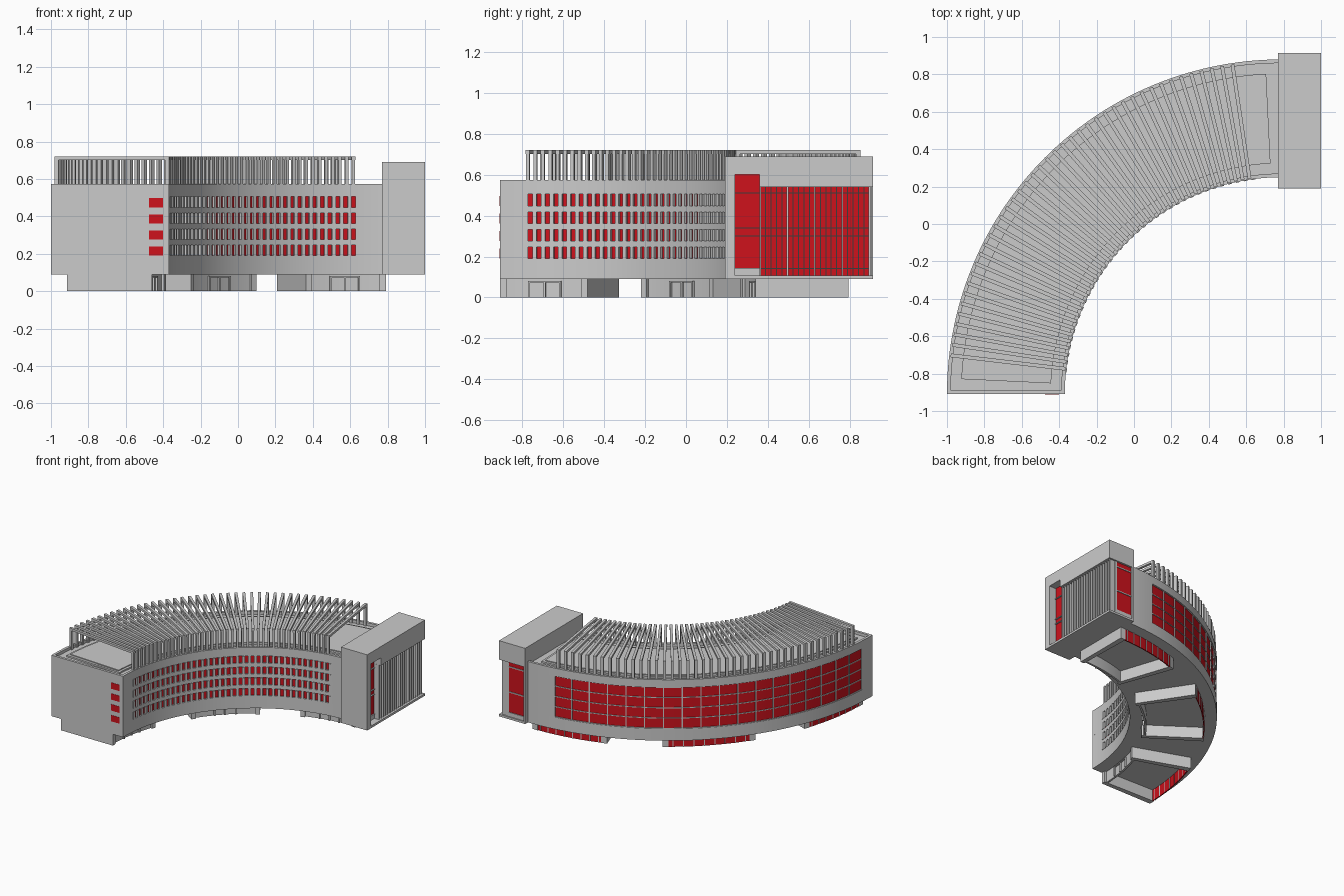
import bpy, bmesh, math

if "Cube" in bpy.data.objects:
    bpy.data.objects.remove(bpy.data.objects["Cube"])

CX, CY = 0.79, -0.91          # centre of the quarter ring
RO, RI = 1.79, 1.16           # outer and inner wall radius
Z0, Z1 = 0.09, 0.573          # underside and parapet height

red = bpy.data.materials.new("red_glass")
red.diffuse_color = (0.62, 0.006, 0.012, 1)
red.use_nodes = True
red.node_tree.nodes["Principled BSDF"].inputs["Base Color"].default_value = red.diffuse_color


def pt(r, deg, z):
    a = math.radians(deg)
    return (CX - r * math.cos(a), CY + r * math.sin(a), z)


def sector(bm, r0, r1, a0, a1, z0, z1):
    """Closed curved block between two radii and two angles."""
    n = max(1, round((a1 - a0) / 1.5))
    rings = []
    for i in range(n + 1):
        a = a0 + (a1 - a0) * i / n
        rings.append([bm.verts.new(pt(r, a, z)) for r, z in
                      ((r0, z0), (r1, z0), (r1, z1), (r0, z1))])
    for p, q in zip(rings, rings[1:]):
        for k in range(4):
            m = (k + 1) % 4
            bm.faces.new((p[k], p[m], q[m], q[k]))
    bm.faces.new(rings[0][::-1])
    bm.faces.new(rings[-1])


def hexa(bm, base, z0, z1):
    lo = [bm.verts.new((x, y, z0)) for x, y in base]
    hi = [bm.verts.new((x, y, z1)) for x, y in base]
    bm.faces.new(lo[::-1])
    bm.faces.new(hi)
    for k in range(4):
        m = (k + 1) % 4
        bm.faces.new((lo[k], lo[m], hi[m], hi[k]))


def box(bm, x0, x1, y0, y1, z0, z1):
    hexa(bm, [(x0, y0), (x1, y0), (x1, y1), (x0, y1)], z0, z1)


def radial(bm, r0, r1, deg, w, z0, z1):
    """Straight bar of constant width along a radius."""
    a = math.radians(deg)
    tx, ty = math.sin(a) * w / 2, math.cos(a) * w / 2
    p, q = pt(r0, deg, 0), pt(r1, deg, 0)
    hexa(bm, [(p[0] - tx, p[1] - ty), (q[0] - tx, q[1] - ty),
              (q[0] + tx, q[1] + ty), (p[0] + tx, p[1] + ty)], z0, z1)


def part(name, build, mat=None):
    bm = bmesh.new()
    build(bm)
    bmesh.ops.recalc_face_normals(bm, faces=bm.faces)
    me = bpy.data.meshes.new(name)
    bm.to_mesh(me)
    bm.free()
    ob = bpy.data.objects.new(name, me)
    bpy.context.collection.objects.link(ob)
    if mat:
        me.materials.append(mat)
    bpy.ops.object.select_all(action='DESELECT')
    ob.select_set(True)
    bpy.context.view_layer.objects.active = ob
    bpy.ops.object.shade_smooth_by_angle()


ROWS = [(0.19, 0.247), (0.275, 0.333), (0.362, 0.418), (0.448, 0.505)]
IA, IB, IN = 6.3, 82.5, 36    # inner windows: angles and count
OA, OB, ON = 4.0, 82.3, 18    # outer glazing: angles and count
G0, G1 = 0.185, 0.51          # outer glazing heights

# main curved body
part("body_core", lambda bm: sector(bm, RI + 0.015, RO - 0.015, 0, 90, Z0, 0.55))


def outer_wall(bm):
    r = RO - 0.02
    sector(bm, r, RO, 0, 90, Z0, G0)
    sector(bm, r, RO, 0, 90, G1, Z1)
    sector(bm, r, RO, 0, OA, G0, G1)
    sector(bm, r, RO, OB, 90, G0, G1)
    box(bm, CX - RO + 0.002, CX - RI - 0.002, CY, CY + 0.02, 0.5, Z1)


def inner_wall(bm):
    r = RI + 0.02
    zs = [Z0] + [z for row in ROWS for z in row] + [Z1]
    for a, b in zip(zs[::2], zs[1::2]):
        sector(bm, RI, r, 0, 90, a, b)
    for a, b in ROWS:
        sector(bm, RI, r, 0, IA, a, b)
        sector(bm, RI, r, IB, 90, a, b)


def window_piers(bm):
    p = (IB - IA) / IN
    for i in range(IN + 1):
        for a, b in ROWS:
            radial(bm, RI - 0.004, RI + 0.018, IA + i * p, 0.02, a, b)


def outer_mullions(bm):
    for i in range(ON + 1):
        radial(bm, RO - 0.018, RO - 0.003, OA + (OB - OA) * i / ON, 0.008, G0, G1)
    for k in range(5):
        z = G0 + (G1 - G0) * k / 4
        sector(bm, RO - 0.018, RO - 0.004, OA, OB, z - 0.003, z + 0.003)


part("outer_wall", outer_wall)
part("inner_wall", inner_wall)
part("window_piers", window_piers)
part("outer_mullions", outer_mullions)
part("outer_glass", lambda bm: sector(bm, RO - 0.018, RO - 0.01, OA, OB, G0, G1), red)
part("inner_glass", lambda bm: [sector(bm, RI + 0.01, RI + 0.018, IA, IB, a, b) for a, b in ROWS], red)
part("end_windows", lambda bm: [box(bm, -0.475, -0.40, CY - 0.002, CY + 0.01, a, b - 0.008)
                                for a, b in ROWS], red)

# raised roof platform with a step
part("roof_platform", lambda bm: (sector(bm, RI + 0.075, RO - 0.075, 2.7, 87.2, 0.54, 0.562),
                                  sector(bm, RI + 0.095, RO - 0.095, 3.4, 86.5, 0.54, 0.569)))


# roof pergola: portal frames along the curve
def pergola(bm):
    n = 42
    for i in range(n):
        a = 6.7 + (81.5 - 6.7) * i / (n - 1)
        radial(bm, RI + 0.005, RI + 0.027, a, 0.017, 0.55, 0.705)
        radial(bm, RO - 0.03, RO - 0.008, a, 0.02, 0.55, 0.705)
        radial(bm, RI + 0.005, RO - 0.008, a, 0.02, 0.702, 0.72)


part("roof_pergola", pergola)

# ground floor pavilions, open underneath
PAV = [(0, 20), (33.5, 56.5), (70, 90)]
BI, BO = 1.25, 1.70


def pavilion_walls(bm):
    for a, b in PAV:
        for r0, r1, s in ((BI, BO + 0.004, 1.5),):
            sector(bm, r0, r1, a, a + s, 0, Z0)
            sector(bm, r0, r1, b - s, b, 0, Z0)
        sector(bm, BI + 0.015, BI + 0.03, a + 1, b - 1, 0, Z0)


def pavilion_doors(bm):
    for a, b in PAV:
        m = (a + b) / 2
        for d in (m - 3.5, m, m + 3.5):
            radial(bm, BI + 0.004, BI + 0.02, d, 0.01, 0, 0.08)
        sector(bm, BI + 0.004, BI + 0.02, m - 3.6, m + 3.6, 0.072, 0.08)


def pavilion_mullions(bm):
    for a, b in PAV:
        n = 9
        for i in range(1, n):
            radial(bm, BO - 0.01, BO + 0.003, a + (b - a) * i / n, 0.007, 0, Z0)


part("pavilion_walls", pavilion_walls)
part("pavilion_doors", pavilion_doors)
part("pavilion_mullions", pavilion_mullions)
part("pavilion_glass", lambda bm: [sector(bm, BO - 0.008, BO, a + 1.4, b - 1.4, 0, Z0)
                                   for a, b in PAV], red)


# end block with overhanging roof
def end_block(bm):
    box(bm, 0.77, 0.935, 0.20, 0.895, Z0, 0.65)       # core
    box(bm, 0.77, 1.0, 0.19, 0.915, 0.60, 0.69)       # roof
    box(bm, 0.77, 1.0, 0.36, 0.915, 0.54, 0.60)       # roof beam
    box(bm, 0.77, 1.0, 0.19, 0.24, Z0, 0.60)          # front wall
    box(bm, 0.77, 1.0, 0.19, 0.915, Z0, 0.107)        # floor lip
    box(bm, 0.77, 0.785, 0.80, 0.915, Z0, 0.60)       # back post
    box(bm, 0.93, 0.945, 0.24, 0.36, 0.10, 0.14)      # sill


def block_glass(bm):
    box(bm, 0.93, 0.94, 0.24, 0.36, 0.14, 0.60)
    box(bm, 0.93, 0.94, 0.36, 0.90, 0.107, 0.54)
    box(bm, 0.785, 0.935, 0.89, 0.90, 0.14, 0.54)


def block_frames(bm):
    for z in (0.142, 0.30, 0.34, 0.51):
        box(bm, 0.935, 0.95, 0.24, 0.90, z - 0.003, z + 0.003)
    for z in (0.30, 0.50):
        box(bm, 0.785, 0.935, 0.895, 0.906, z - 0.004, z + 0.004)
    box(bm, 0.92, 0.94, 0.89, 0.906, 0.107, 0.54)
    box(bm, 0.785, 0.935, 0.89, 0.906, 0.107, 0.14)


def block_fins(bm):
    n = 20
    for i in range(n + 1):
        y = 0.363 + (0.897 - 0.363) * i / n
        w = 0.004 if i % 5 == 0 else 0.0025
        box(bm, 0.935, 0.985, y - w, y + w, 0.107, 0.54)


part("end_block", end_block)
part("block_glass", block_glass, red)
part("block_frames", block_frames)
part("block_fins", block_fins)
